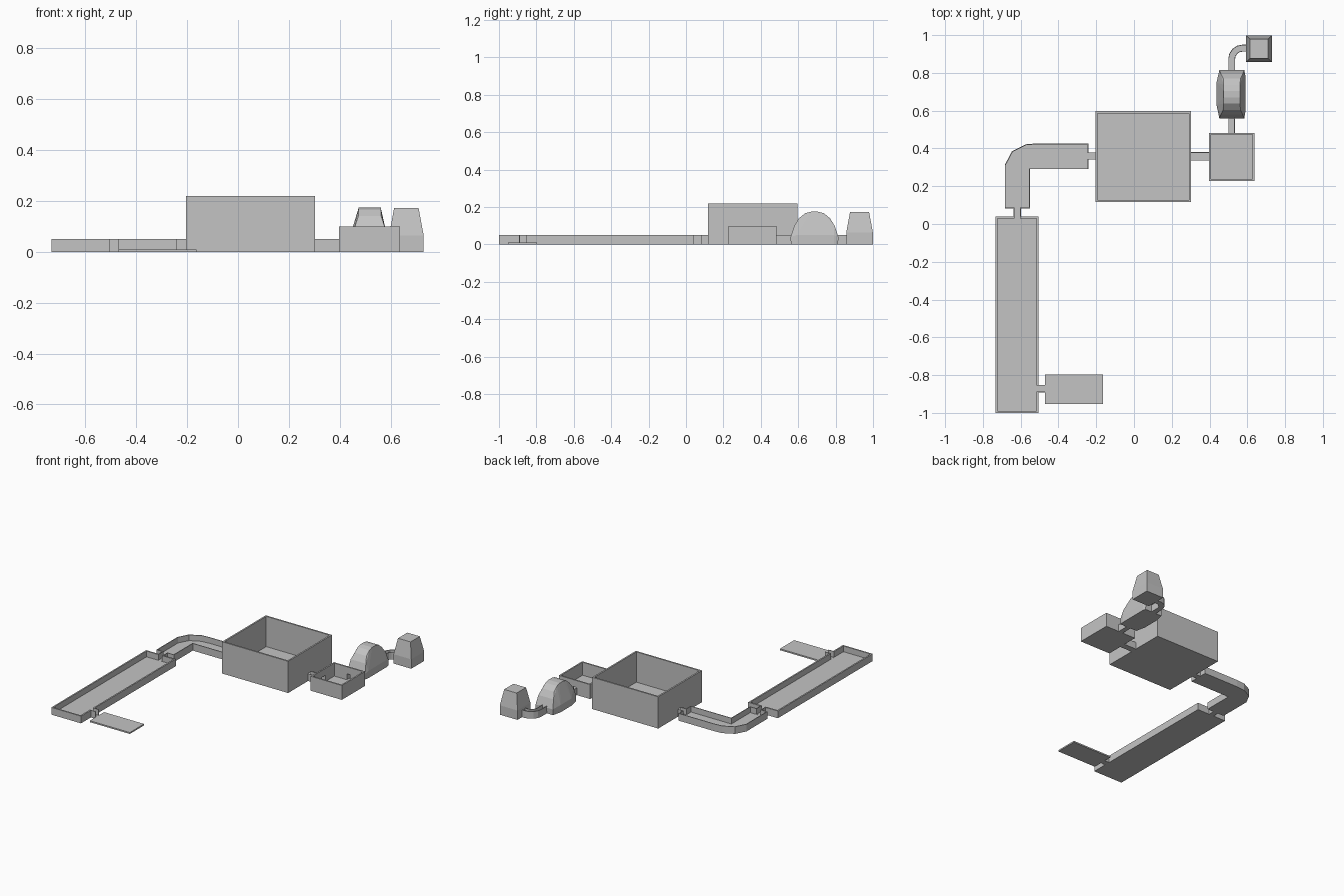
import bpy, bmesh, math
from mathutils import Vector

if "Cube" in bpy.data.objects:
    bpy.data.objects.remove(bpy.data.objects["Cube"])

grey = bpy.data.materials.new("stone_grey")
grey.diffuse_color = (0.55, 0.55, 0.55, 1)
grey.use_nodes = True
grey.node_tree.nodes["Principled BSDF"].inputs["Base Color"].default_value = grey.diffuse_color
FLOOR, LOW = 0.01, 0.05


def finish(name, bm):
    bmesh.ops.recalc_face_normals(bm, faces=bm.faces[:])
    me = bpy.data.meshes.new(name)
    bm.to_mesh(me)
    bm.free()
    me.materials.append(grey)
    ob = bpy.data.objects.new(name, me)
    bpy.context.collection.objects.link(ob)
    return ob


def box(name, x0, x1, y0, y1, z0, z1):
    bm = bmesh.new()
    bmesh.ops.create_cube(bm, size=1)
    for v in bm.verts:
        v.co = ((x0, x1)[v.co.x > 0], (y0, y1)[v.co.y > 0], (z0, z1)[v.co.z > 0])
    return finish(name, bm)


def mitre(points, d, closed):
    """Shift a polyline to its left by d, with mitred corners."""
    pts = [Vector(p) for p in points]
    n, out = len(pts), []
    for i, p in enumerate(pts):
        a = (p - pts[i - 1]).normalized() if closed or i else None
        b = (pts[(i + 1) % n] - p).normalized() if closed or i < n - 1 else None
        a, b = a or b, b or a
        na, nb = Vector((-a.y, a.x)), Vector((-b.y, b.x))
        out.append(p + (na + nb) * d / (1 + na.dot(nb)))
    return out


def tray(name, outline, height, t, doors=()):
    """Open-topped room; each door is (x, y, half_x, half_y)."""
    inner = mitre(outline, t, True)
    bm = bmesh.new()
    rings = [[bm.verts.new((p[0], p[1], z)) for p in ps] for ps, z in
             ((outline, 0), (outline, height), (inner, height), (inner, FLOOR))]
    n = len(outline)
    for r, s in zip(rings, rings[1:]):
        for i in range(n):
            j = (i + 1) % n
            bm.faces.new((r[i], r[j], s[j], s[i]))
    bm.faces.new(rings[0])
    bm.faces.new(rings[3])
    ob = finish(name, bm)
    for k, (x, y, hx, hy) in enumerate(doors):
        cut = box(f"{name}_door_cutter_{k}", x - hx, x + hx, y - hy, y + hy, FLOOR + 0.0005, LOW + 0.002)
        cut.hide_render = True
        cut.hide_viewport = True
        cut.display_type = 'WIRE'
        m = ob.modifiers.new("doorway", 'BOOLEAN')
        m.operation, m.solver, m.object = 'DIFFERENCE', 'EXACT', cut
    return ob


def rect(x0, x1, y0, y1):
    return [(x0, y0), (x1, y0), (x1, y1), (x0, y1)]


def passage(name, path, w, t=0.004):
    """U-shaped channel swept along a path."""
    u = [(-w, 0), (w, 0), (w, LOW), (w - t, LOW), (w - t, FLOOR), (t - w, FLOOR), (t - w, LOW), (-w, LOW)]
    bm = bmesh.new()
    cols = [[bm.verts.new((p.x, p.y, z)) for p in mitre(path, d, False)] for d, z in u]
    for i in range(8):
        a, b = cols[i], cols[(i + 1) % 8]
        for k in range(len(path) - 1):
            bm.faces.new((a[k], b[k], b[k + 1], a[k + 1]))
    for k in (0, -1):
        bm.faces.new([c[k] for c in cols])
    return finish(name, bm)


def hull(name, points):
    bm = bmesh.new()
    for p in points:
        bm.verts.new(p)
    res = bmesh.ops.convex_hull(bm, input=bm.verts[:])
    loose = [v for v in bm.verts if not v.link_faces]
    bmesh.ops.delete(bm, geom=loose, context='VERTS')
    bmesh.ops.dissolve_limit(bm, angle_limit=0.02, verts=bm.verts[:], edges=bm.edges[:])
    return finish(name, bm)


# Long hall and the flat landing beside it
tray("long_hall", rect(-0.733, -0.505, -1.0, 0.04), LOW, 0.01,
     [(-0.618, 0.035, 0.015, 0.013), (-0.51, -0.872, 0.013, 0.016)])
box("landing_slab", -0.47, -0.163, -0.953, -0.797, 0, FLOOR)

# Wide corridor turning a rounded corner
tray("bent_corridor",
     [(-0.684, 0.083), (-0.55, 0.083), (-0.55, 0.29), (-0.24, 0.29), (-0.24, 0.427),
      (-0.51, 0.427), (-0.573, 0.422), (-0.646, 0.385), (-0.684, 0.313)], LOW, 0.005,
     [(-0.618, 0.085, 0.015, 0.01), (-0.243, 0.36, 0.01, 0.015)])

# Main room and side room
tray("main_room", rect(-0.205, 0.303, 0.117, 0.597), 0.22, 0.011,
     [(-0.2, 0.36, 0.014, 0.015), (0.298, 0.358, 0.014, 0.018)])
tray("side_room", rect(0.398, 0.638, 0.227, 0.483), 0.10, 0.01,
     [(0.403, 0.358, 0.013, 0.018), (0.517, 0.478, 0.013, 0.013)])

# Narrow passages between the rooms
passage("landing_passage", [(-0.505, -0.872), (-0.47, -0.872)], 0.02)
passage("hall_passage", [(-0.618, 0.04), (-0.618, 0.083)], 0.019)
passage("main_passage_left", [(-0.24, 0.36), (-0.205, 0.36)], 0.019)
passage("main_passage_right", [(0.303, 0.358), (0.398, 0.358)], 0.022)
passage("side_passage", [(0.517, 0.483), (0.517, 0.565)], 0.017)
bend = [(0.575 - 0.058 * math.cos(a), 0.873 + 0.058 * math.sin(a))
        for a in (math.radians(22.5 * i) for i in range(5))]
passage("tower_passage", [(0.517, 0.81)] + bend + [(0.6, 0.931)], 0.018)

# Vaulted chamber: arch profile, narrower at the top, bulging on one side
cx, cy = 0.518, 0.687
vault = []
for dy, z, hw in ((0.126, 0, 0.066), (0.128, 0.04, 0.066), (0.108, 0.10, 0.058),
                  (0.083, 0.14, 0.045), (0.05, 0.167, 0.044), (0.018, 0.175, 0.043)):
    vault += [(cx + sx * hw, cy + sy * dy, z) for sx in (-1, 1) for sy in (-1, 1)]
for y in (0.63, 0.75):
    vault += [(0.437, y, z) for z in (0, 0.05)]
for y in (0.59, 0.79):
    vault += [(0.589, y, z) for z in (0, 0.05)]
hull("vaulted_chamber", vault)

# Small tower with tapered upper part
tx, ty = 0.662, 0.928
hull("tower", [(tx + sx * hw, ty + sy * (hw + 0.003), z)
               for hw, z in ((0.068, 0), (0.068, 0.065), (0.048, 0.173))
               for sx in (-1, 1) for sy in (-1, 1)])
